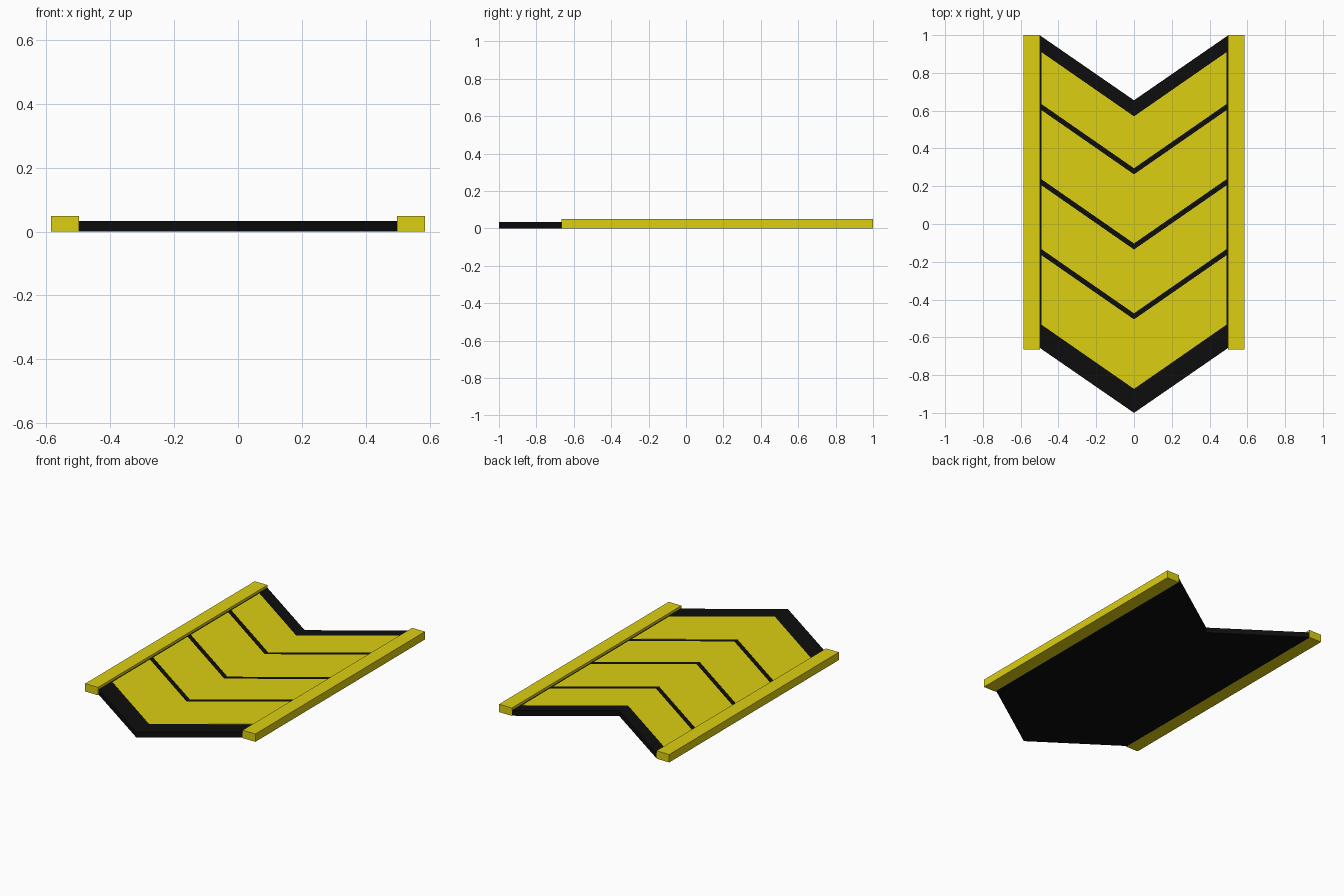
import bpy, bmesh

if "Cube" in bpy.data.objects:
    bpy.data.objects.remove(bpy.data.objects["Cube"])


def material(name, color):
    m = bpy.data.materials.new(name)
    m.diffuse_color = (*color, 1)
    m.use_nodes = True
    m.node_tree.nodes["Principled BSDF"].inputs["Base Color"].default_value = m.diffuse_color
    return m


yellow = material("yellow_paint", (0.72, 0.62, 0.005))
black = material("black_rubber", (0.004, 0.004, 0.004))


def prism(name, outline, z0, z1, mat):
    """Extrude a flat outline from z0 up to z1."""
    bm = bmesh.new()
    face = bm.faces.new([bm.verts.new((x, y, z0)) for x, y in outline])
    top = bmesh.ops.extrude_face_region(bm, geom=[face])["geom"]
    bmesh.ops.translate(bm, vec=(0, 0, z1 - z0),
                        verts=[v for v in top if isinstance(v, bmesh.types.BMVert)])
    bmesh.ops.recalc_face_normals(bm, faces=bm.faces)
    mesh = bpy.data.meshes.new(name)
    bm.to_mesh(mesh)
    bm.free()
    mesh.materials.append(mat)
    ob = bpy.data.objects.new(name, mesh)
    bpy.context.collection.objects.link(ob)
    return ob


def chevron(half, low, high, rise):
    """V-shaped band; low and high are the centre line y values."""
    return [(-half, high + rise), (-half, low + rise), (0, low),
            (half, low + rise), (half, high + rise), (0, high)]


# Black base plate
prism("base_plate", chevron(0.5, -1.0, 0.655, 0.345), 0, 0.033, black)

# Yellow arrow panels, practically flush with the plate
bands = [(-0.873, -0.505), (-0.473, -0.135), (-0.103, 0.263), (0.295, 0.57)]
for i, (low, high) in enumerate(bands):
    prism(f"arrow_panel_{i + 1}", chevron(0.49, low, high, 0.34), 0.031, 0.0335, yellow)

# Side rails
for side, s in (("left", -1), ("right", 1)):
    prism(f"{side}_rail", [(s * 0.497, -0.665), (s * 0.585, -0.665),
                           (s * 0.585, 1.0), (s * 0.497, 1.0)], 0, 0.049, yellow)
